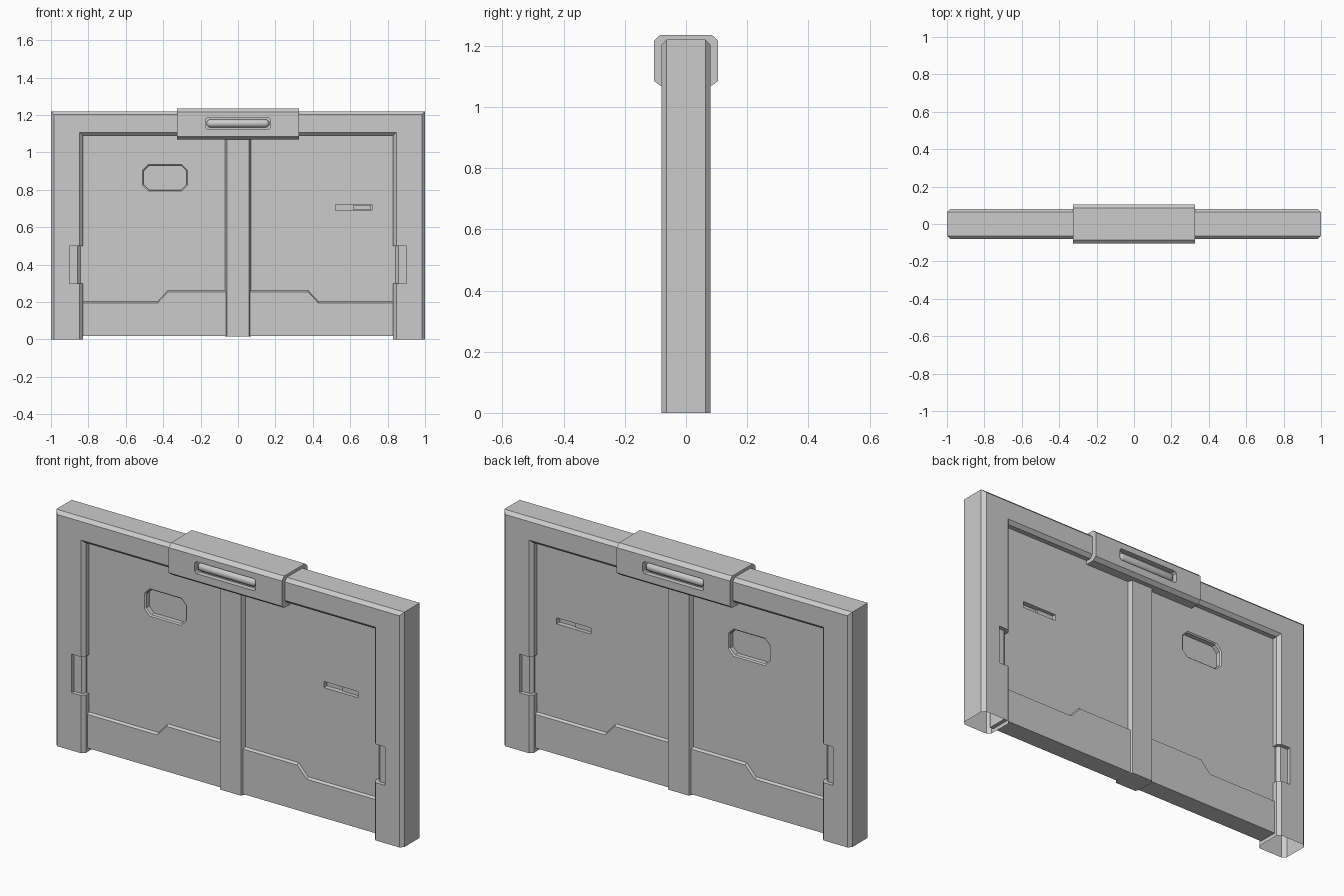
import bpy, bmesh, math

if "Cube" in bpy.data.objects:
    bpy.data.objects.remove(bpy.data.objects["Cube"])


def loft(name, rings, mirror_x=False):
    """Closed solid through matching rings of points, optionally flipped in x."""
    bm = bmesh.new()
    s = -1 if mirror_x else 1
    vs = [[bm.verts.new((x * s, y, z)) for x, y, z in r] for r in rings]
    n = len(vs[0])
    for a, b in zip(vs, vs[1:]):
        for i in range(n):
            j = (i + 1) % n
            bm.faces.new((a[i], a[j], b[j], b[i]))
    bm.faces.new(vs[0])
    bm.faces.new(vs[-1])
    bmesh.ops.recalc_face_normals(bm, faces=bm.faces)
    me = bpy.data.meshes.new(name)
    bm.to_mesh(me)
    bm.free()
    ob = bpy.data.objects.new(name, me)
    bpy.context.collection.objects.link(ob)
    return ob


def cut(target, cutter):
    m = target.modifiers.new("cut", 'BOOLEAN')
    m.operation, m.solver, m.object = 'DIFFERENCE', 'EXACT', cutter
    bpy.context.view_layer.objects.active = target
    bpy.ops.object.modifier_apply(modifier=m.name)
    bpy.data.objects.remove(cutter)


def chamfer_rect(cx, cz, hx, hz, c, y):
    """Eight-sided rectangle facing the front at depth y."""
    p = [(hx - c, -hz), (hx, -hz + c), (hx, hz - c), (hx - c, hz),
         (-hx + c, hz), (-hx, hz - c), (-hx, -hz + c), (-hx + c, -hz)]
    return [(cx + x, y, cz + z) for x, z in p]


def box(name, x0, x1, y0, y1, z0, z1):
    return loft(name, [[(x, y0, z0), (x, y1, z0), (x, y1, z1), (x, y0, z1)] for x in (x0, x1)])


# Frame: chamfered section swept around a mitred arch
C, Y = 0.017, 0.08
outer = [(C, -Y), (0, -Y + C), (0, Y - C), (C, Y)]
inner = outer[::-1]
sec = [(1 - d, 1.22 - d, y) for d, y in outer] + [(0.83 + d, 1.09 + d, y) for d, y in inner]
frame = loft("door_frame", [
    [(-x, y, 0) for x, z, y in sec], [(-x, y, z) for x, z, y in sec],
    [(x, y, z) for x, z, y in sec], [(x, y, 0) for x, z, y in sec]])

# Notches wrapping the inner edge of each post
half = [(0.8, 0.1), (0.9, 0.1), (0.9, 0.06), (0.857, 0.06), (0.842, 0.045)]
notch = half + [(x, -y) for x, y in half[::-1]]
for flip in (False, True):
    cut(frame, loft("notch_cutter", [[(x, y, z) for x, y in notch] for z in (0.3, 0.5)], flip))

# Posts are open at the floor
bm = bmesh.new()
bm.from_mesh(frame.data)
floor = [f for f in bm.faces if all(abs(v.co.z) < 1e-4 for v in f.verts)]
bmesh.ops.delete(bm, geom=floor, context='FACES_ONLY')
bm.to_mesh(frame.data)
bm.free()

# Door leaves with stepped lower plates
T, P = 0.038, 0.05
left = box("left_door", -0.85, 0, -T, T, 0.025, 1.12)
right = box("right_door", 0, 0.85, -T, T, 0.025, 1.12)
for name, flip in (("left_lower_plate", True), ("right_lower_plate", False)):
    rings = []
    for y, dz in ((-P, -0.008), (-T, 0), (T, 0), (P, -0.008)):
        top = [(0.85, 0.203), (0.43, 0.203), (0.375, 0.262), (0, 0.262)]
        rings.append([(0, y, 0.02), (0.85, y, 0.02)] + [(x, y, z + dz) for x, z in top])
    loft(name, rings, flip)

# Window and latch recesses on both sides
for s, side in ((-1, "front"), (1, "back")):
    cut(left, loft("window_cutter", [
        chamfer_rect(-0.39, 0.865, 0.12, 0.071, 0.03, s * 0.1),
        chamfer_rect(-0.39, 0.865, 0.12, 0.071, 0.03, s * T),
        chamfer_rect(-0.39, 0.865, 0.114, 0.065, 0.028, s * (T - 0.006)),
        chamfer_rect(-0.39, 0.865, 0.114, 0.065, 0.028, s * 0.008)]))
    cut(right, box("latch_cutter", 0.52, 0.716, s * 0.1, s * 0.012, 0.69, 0.722))
    x = 0.618 - s * 0.047
    box(side + "_latch_slider", x - 0.047, x + 0.047, s * 0.005, s * 0.024, 0.693, 0.719)

# Raised centre seam strip
strip = [(-0.07, -T), (-0.06, -0.062), (0.06, -0.062), (0.07, -T),
         (0.07, T), (0.06, 0.062), (-0.06, 0.062), (-0.07, T)]
loft("centre_strip", [[(x, y, z) for x, y in strip] for z in (0.015, 1.11)])

# Lamp housing clamped over the top beam
prof = [(0.085, 1.07), (0.105, 1.086), (0.105, 1.217), (0.085, 1.235)]
prof += [(-y, z) for y, z in prof[::-1]]
housing = loft("lamp_housing", [[(x, y, z) for y, z in prof] for x in (-0.325, 0.325)])
for s, side in ((-1, "front"), (1, "back")):
    cut(housing, loft("lamp_slot_cutter", [
        chamfer_rect(0, 1.155, 0.175, 0.031, 0.009, s * y) for y in (0.13, 0.07)]))
    # Round-ended lamp tube
    R, N = 0.022, 16
    ends = [(0.146 + R * math.sin(a), R * math.cos(a)) for a in (0, 0.5, 1.0, 1.4)]
    stations = [(-x, r) for x, r in ends[::-1]] + ends
    lamp = loft(side + "_lamp_tube", [
        [(x, s * 0.08 + r * math.cos(2 * math.pi * i / N), 1.155 + r * math.sin(2 * math.pi * i / N))
         for i in range(N)] for x, r in stations])
    for f in lamp.data.polygons:
        f.use_smooth = len(f.vertices) == 4
